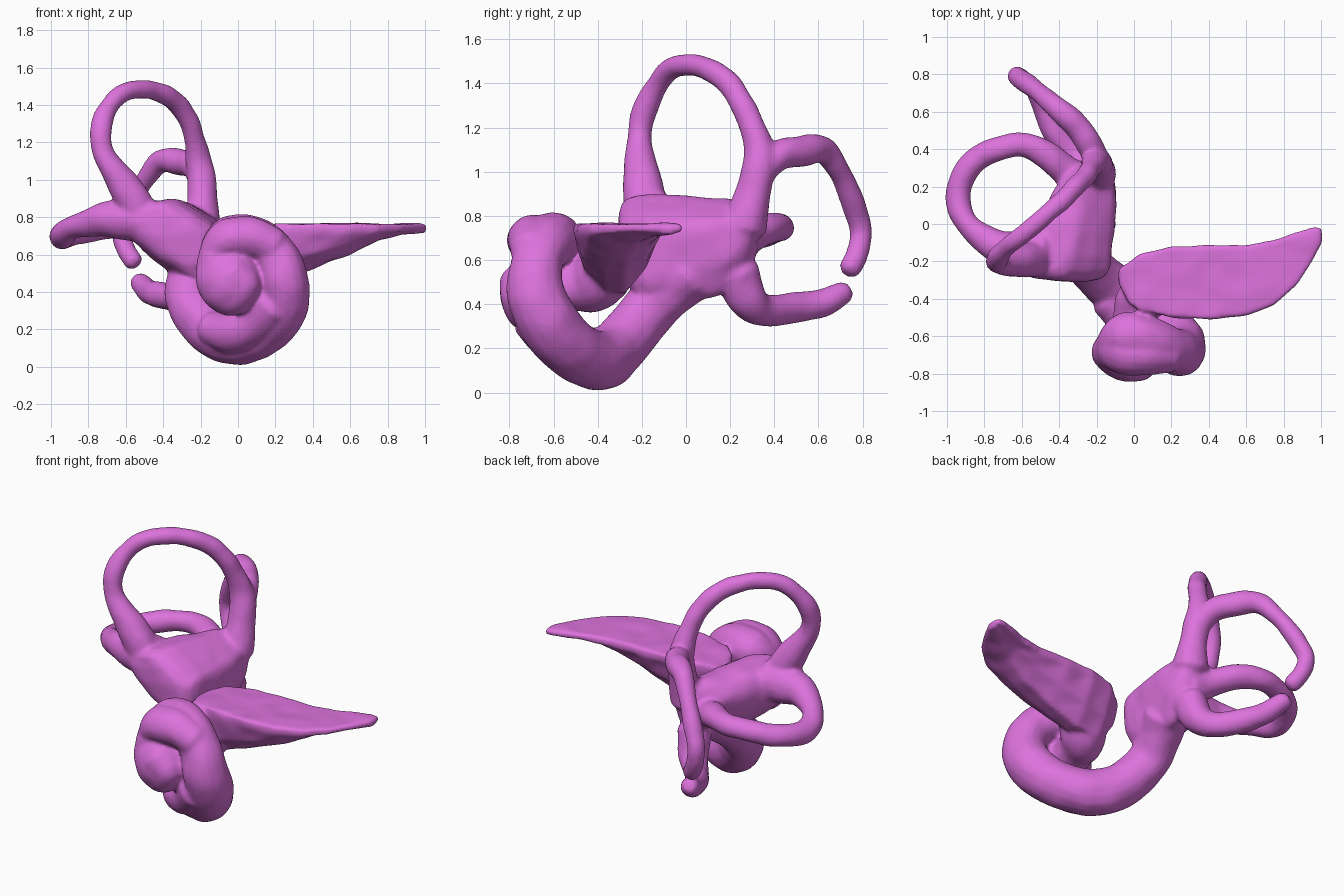
import bpy, bmesh, math, random
from mathutils import Vector

if "Cube" in bpy.data.objects:
    bpy.data.objects.remove(bpy.data.objects["Cube"])

random.seed(4)
parts = []


def add_object(name, bm):
    bmesh.ops.recalc_face_normals(bm, faces=bm.faces)
    me = bpy.data.meshes.new(name)
    bm.to_mesh(me)
    bm.free()
    ob = bpy.data.objects.new(name, me)
    bpy.context.collection.objects.link(ob)
    parts.append(ob)
    return ob


def loft(name, rings):
    """Skin a list of equal-length vertex rings and cap both ends."""
    bm = bmesh.new()
    vs = [[bm.verts.new(p) for p in r] for r in rings]
    n = len(vs[0])
    for a, b in zip(vs, vs[1:]):
        for i in range(n):
            j = (i + 1) % n
            bm.faces.new((a[i], a[j], b[j], b[i]))
    bm.faces.new(vs[0])
    bm.faces.new(vs[-1])
    return add_object(name, bm)


def spline(pts, steps=6):
    """Catmull-Rom samples through (x, y, z, radius) points."""
    p = [Vector(q) for q in pts]
    p = [2 * p[0] - p[1]] + p + [2 * p[-1] - p[-2]]
    out = []
    for i in range(1, len(p) - 2):
        a, b, c, d = p[i - 1:i + 3]
        for k in range(steps):
            t = k / steps
            out.append(0.5 * (2 * b + (c - a) * t + (2 * a - 5 * b + 4 * c - d) * t * t
                              + (3 * b - a - 3 * c + d) * t ** 3))
    return out + [p[-2]]


def tube(name, pts, wobble=0.05, sides=16):
    """Organic tube with slightly uneven radius and rounded ends."""
    pts = [(x, y, z, r * (1 + random.uniform(-wobble, wobble))) for x, y, z, r in pts]
    s = spline(pts)
    c = [v.to_3d() for v in s]
    rad = [v[3] for v in s]
    t0, t1 = (c[0] - c[1]).normalized(), (c[-1] - c[-2]).normalized()
    c = [c[0] + t0 * rad[0] * 0.5] + c + [c[-1] + t1 * rad[-1] * 0.5]
    rad = [rad[0] * 0.6] + rad + [rad[-1] * 0.6]
    rings, u = [], None
    for i, q in enumerate(c):
        t = (c[min(i + 1, len(c) - 1)] - c[max(i - 1, 0)]).normalized()
        u = t.orthogonal() if u is None else u - t * u.dot(t)
        u.normalize()
        w = t.cross(u)
        rings.append([q + rad[i] * (math.cos(a) * u + math.sin(a) * w)
                      for a in (2 * math.pi * k / sides for k in range(sides))])
    return loft(name, rings)


# Anterior canal with its ampulla and the common crus
tube("anterior_canal", [
    (-.53, -.18, .84, .10), (-.6, -.2, .96, .095), (-.71, -.21, 1.12, .058),
    (-.735, -.19, 1.27, .06), (-.68, -.12, 1.41, .052), (-.59, -.05, 1.475, .05),
    (-.47, .05, 1.48, .05), (-.35, .16, 1.43, .052), (-.27, .24, 1.33, .055),
    (-.23, .30, 1.2, .06), (-.2, .335, 1.06, .075), (-.19, .30, .9, .085), (-.2, .26, .75, .11)])

# Posterior canal: upper limb, and lower limb across a narrow gap
tube("posterior_canal_upper", [
    (-.2, .34, 1.0, .07), (-.24, .43, 1.075, .072), (-.31, .53, 1.095, .068), (-.41, .62, 1.1, .062),
    (-.49, .69, 1.01, .05), (-.57, .75, .88, .052), (-.625, .79, .74, .053),
    (-.6, .775, .63, .053), (-.555, .74, .56, .05)])
tube("posterior_canal_lower", [
    (-.53, .72, .455, .05), (-.48, .62, .405, .062), (-.43, .5, .385, .066),
    (-.32, .36, .375, .078), (-.25, .28, .42, .09), (-.22, .23, .55, .1)])

# Lateral canal with its ampulla
tube("lateral_canal", [
    (-.48, -.15, .79, .13), (-.6, -.15, .79, .12), (-.73, -.12, .785, .09), (-.87, -.02, .75, .066),
    (-.935, .1, .705, .065), (-.925, .23, .7, .065), (-.83, .355, .725, .066),
    (-.62, .425, .75, .065), (-.47, .37, .745, .07), (-.35, .27, .7, .085), (-.23, .22, .65, .1)])

# Vestibule body: a hull rounded off by smoothing
bm = bmesh.new()
for p in [(-.62, -.31, .86), (-.62, -.22, .69), (-.36, -.32, .92), (-.13, -.31, .76), (-.14, -.3, .42),
          (-.42, -.27, .57), (-.09, .1, .76), (-.09, .2, .58), (-.12, .36, .82), (-.25, .35, .88),
          (-.42, .24, .77), (-.3, .3, .58), (-.18, .22, .41), (-.25, 0, .4), (-.48, -.02, .87),
          (-.46, .02, .68)]:
    bm.verts.new(p)
bmesh.ops.convex_hull(bm, input=bm.verts)
bmesh.ops.delete(bm, geom=[v for v in bm.verts if not v.link_faces], context='VERTS')
bmesh.ops.subdivide_edges(bm, edges=bm.edges, cuts=4, use_grid_fill=True)
for _ in range(4):
    bmesh.ops.smooth_vert(bm, verts=bm.verts, factor=.5, use_axis_x=True, use_axis_y=True, use_axis_z=True)
add_object("vestibule", bm)

# Cochlea spiral: basal turn rising forward into the apical turn
tube("cochlea_spiral", [
    (-.22, .03, .55, .13), (-.26, -.08, .46, .125), (-.26, -.2, .34, .125), (-.15, -.31, .2, .13),
    (-.01, -.4, .145, .14), (.13, -.5, .19, .14), (.23, -.61, .3, .14), (.25, -.68, .45, .13),
    (.2, -.67, .6, .125), (.09, -.62, .68, .13), (-.04, -.6, .68, .125), (-.11, -.67, .57, .11),
    (-.12, -.69, .44, .1), (-.04, -.72, .38, .1), (.03, -.74, .44, .1), (-.04, -.74, .5, .1)])

# Second ridges along the front of the basal and upper turns
tube("cochlea_front_ridge", [
    (-.14, -.4, .2, .1), (-.02, -.52, .18, .11), (.1, -.6, .24, .11), (.2, -.68, .34, .11)])
tube("cochlea_upper_ridge", [(.2, -.7, .64, .1), (.08, -.7, .69, .11), (-.05, -.69, .68, .11), (-.12, -.66, .6, .1)])

# Cochlea tip
bm = bmesh.new()
bmesh.ops.create_icosphere(bm, subdivisions=3, radius=1)
for v in bm.verts:
    v.co = Vector((-.04 + .17 * v.co.x, -.695 + .145 * v.co.y, .45 + .18 * v.co.z))
add_object("cochlea_tip", bm)

# Nerve: flat-topped wing with a keel, lofted from stations along x
rings = []
for x, y0, y1, top, low in [(-.08, -.32, -.24, .7, .56), (-.03, -.42, -.21, .73, .47), (.03, -.46, -.16, .75, .44),
                            (.2, -.5, -.12, .765, .45), (.4, -.51, -.115, .765, .52),
                            (.6, -.49, -.115, .765, .6), (.75, -.435, -.085, .765, .675),
                            (.88, -.32, -.04, .765, .705), (.96, -.19, -.015, .765, .715),
                            (1.005, -.1, -.02, .76, .715)]:
    d, h = y1 - y0, top - low
    e = top - max(.045, h * .15)
    rings.append([(x, y0, top), (x, y1, top), (x, y1, e), (x, y1 - d * .16, top - h * .65),
                  (x, y1 - d * .4, low), (x, y1 - d * .65, low + h * .05),
                  (x, y0 + d * .1, top - h * .65), (x, y0, e)])
loft("nerve", rings)

# Nerve root entering the core of the cochlea
tube("nerve_root", [(.1, -.34, .58, .13), (.03, -.42, .5, .13), (.0, -.52, .48, .12), (-.03, -.64, .46, .13)])

# Fuse everything into one smooth organic surface
bpy.ops.object.select_all(action='DESELECT')
for ob in parts:
    ob.select_set(True)
ear = parts[0]
bpy.context.view_layer.objects.active = ear
bpy.ops.object.join()
ear.name = "inner_ear"
rm = ear.modifiers.new("fuse", 'REMESH')
rm.mode = 'VOXEL'
rm.voxel_size = .012
rm.use_smooth_shade = True
tex = bpy.data.textures.new("lumps", 'CLOUDS')
tex.noise_scale = .12
tex.noise_depth = 0
dm = ear.modifiers.new("lumps", 'DISPLACE')
dm.texture = tex
dm.strength = .012
dm.mid_level = .5
sm = ear.modifiers.new("soften", 'SMOOTH')
sm.factor = .5
sm.iterations = 10

mat = bpy.data.materials.new("pink_violet")
mat.diffuse_color = (.72, .17, .72, 1)
mat.use_nodes = True
mat.node_tree.nodes["Principled BSDF"].inputs["Base Color"].default_value = mat.diffuse_color
ear.data.materials.append(mat)
